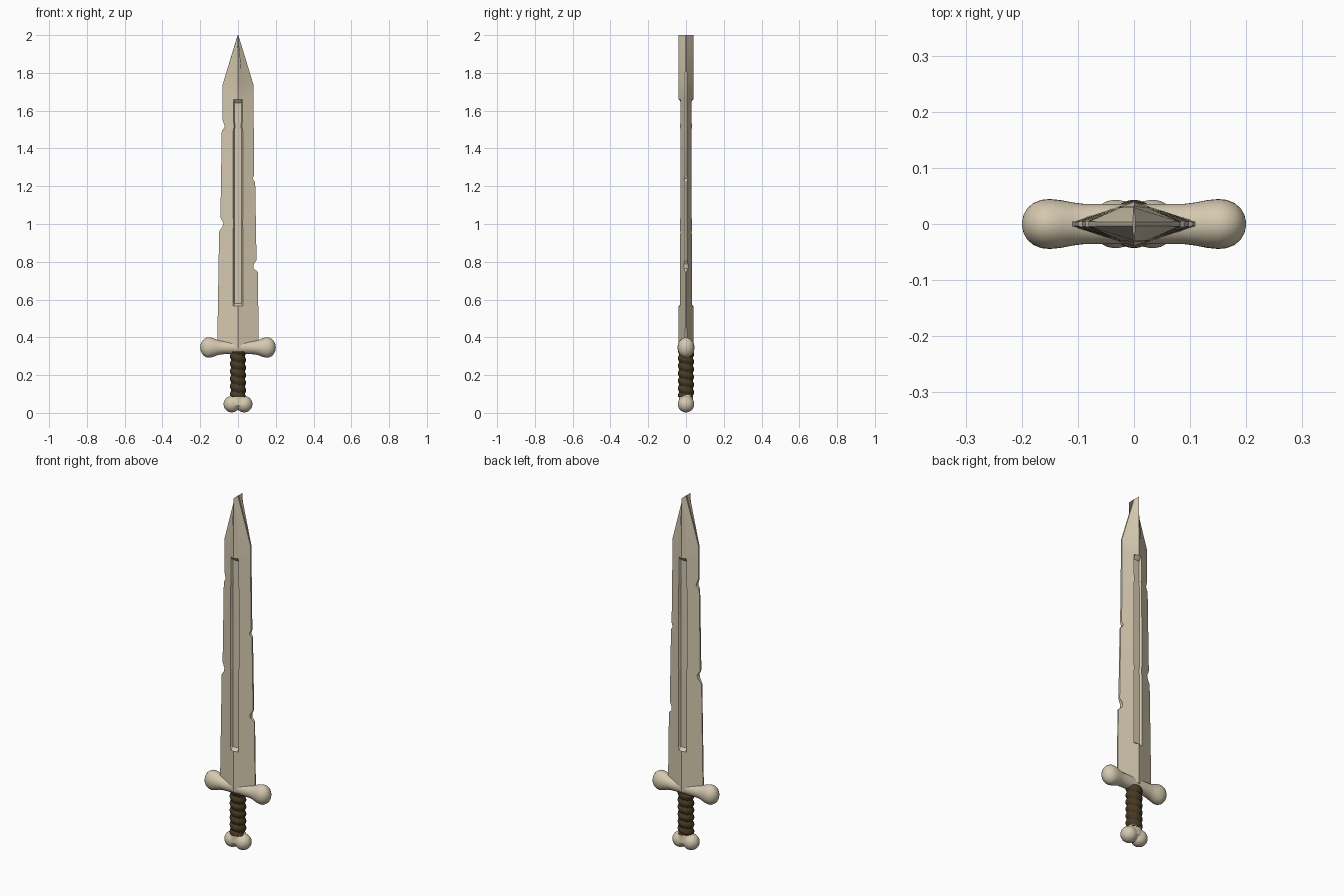
import bpy, bmesh, math

if "Cube" in bpy.data.objects:
    bpy.data.objects.remove(bpy.data.objects["Cube"])


def material(name, rgb):
    m = bpy.data.materials.new(name)
    m.diffuse_color = (*rgb, 1)
    m.use_nodes = True
    m.node_tree.nodes["Principled BSDF"].inputs["Base Color"].default_value = m.diffuse_color
    return m


BONE = material("pale bone", (0.66, 0.58, 0.43))
GRIP = material("dark leather", (0.065, 0.042, 0.018))


def loft(name, rings, mat, angle):
    """Skin a list of equal-length point rings and cap both ends."""
    bm = bmesh.new()
    rows = [[bm.verts.new(p) for p in ring] for ring in rings]
    n = len(rows[0])
    for a, b in zip(rows, rows[1:]):
        for i in range(n):
            j = (i + 1) % n
            bm.faces.new((a[i], a[j], b[j], b[i]))
    bm.faces.new(rows[0][::-1])
    bm.faces.new(rows[-1])
    bmesh.ops.recalc_face_normals(bm, faces=bm.faces)
    me = bpy.data.meshes.new(name)
    bm.to_mesh(me)
    bm.free()
    me.materials.append(mat)
    ob = bpy.data.objects.new(name, me)
    bpy.context.collection.objects.link(ob)
    bpy.ops.object.select_all(action='DESELECT')
    ob.select_set(True)
    bpy.context.view_layer.objects.active = ob
    bpy.ops.object.shade_smooth_by_angle(angle=math.radians(angle))
    return ob


def interp(table, z):
    for (z0, v0), (z1, v1) in zip(table, table[1:]):
        if z <= z1:
            return v0 + (v1 - v0) * (z - z0) / (z1 - z0)
    return table[-1][1]


# Blade: diamond section, chipped edges, fuller groove, chisel-like tip
NOMINAL = [(0.34, 0.112), (1.74, 0.082), (2.0, 0.002)]
LEFT = [(0.34, 0.11), (0.96, 0.1), (0.985, 0.083), (1.005, 0.077), (1.035, 0.093),
        (1.49, 0.086), (1.515, 0.07), (1.55, 0.081), (1.74, 0.081), (2.0, 0.002)]
RIGHT = [(0.34, 0.11), (0.745, 0.105), (0.765, 0.083), (0.785, 0.083), (0.81, 0.098),
         (1.22, 0.091), (1.24, 0.077), (1.26, 0.086), (1.74, 0.081), (2.0, 0.002)]
heights = sorted({z for z, _ in LEFT + RIGHT} | {0.565, 0.58, 1.64, 1.66})
rings = []
for z in heights:
    w = interp(NOMINAL, z) * 1.1
    l, r = interp(LEFT, z), interp(RIGHT, z)
    fuller = 0.57 < z < 1.65
    g = min(0.026, 0.3 * l)
    b = 0.75 * g
    xs = [-l, -g, -b, 0, b, g, r]
    half = [(x, 0.019 if fuller and abs(x) <= b else 0.04 * (1 - abs(x) / w)) for x in xs]
    rings.append([(x, -y, z) for x, y in half] + [(x, y, z) for x, y in half[::-1]])
loft("blade", rings, BONE, 25)

# Bone guard: shaft with rounded knobs, turned about the x axis
PROFILE = [(0, .036, .036), (.06, .036, .035), (.09, .036, .036), (.11, .0385, .041),
           (.13, .0425, .049), (.15, .0445, .054), (.165, .043, .053), (.18, .037, .045),
           (.19, .028, .034), (.197, .016, .019), (.2, .002, .002)]
full = [(-x, ry, rz) for x, ry, rz in PROFILE[:0:-1]] + PROFILE
N = 32
loft("guard", [[(x, ry * math.cos(2 * math.pi * i / N), 0.346 + rz * math.sin(2 * math.pi * i / N))
                for i in range(N)] for x, ry, rz in full], BONE, 60)

# Grip: spiral leather wrap
rings = []
for k in range(73):
    z = 0.085 + 0.24 * k / 72
    ring = []
    for i in range(N):
        a = 2 * math.pi * i / N
        rad = 0.035 + 0.008 * abs(math.cos(math.pi * z / 0.04 + a / 2))
        ring.append((rad * math.cos(a), rad * math.sin(a), z))
    rings.append(ring)
loft("grip", rings, GRIP, 40)

# Pommel: two-lobed bone end, fused by remeshing
bm = bmesh.new()
for s in (-1, 1):
    geo = bmesh.ops.create_uvsphere(bm, u_segments=24, v_segments=16, radius=0.044)
    bmesh.ops.translate(bm, verts=geo["verts"], vec=(s * 0.033, 0, 0.046))
geo = bmesh.ops.create_cone(bm, cap_ends=True, segments=24, radius1=0.058, radius2=0.035, depth=0.062)
for v in geo["verts"]:
    v.co.y *= 0.72 if v.co.z < 0 else 1
    v.co.z += 0.071
me = bpy.data.meshes.new("pommel")
bm.to_mesh(me)
bm.free()
me.materials.append(BONE)
pommel = bpy.data.objects.new("pommel", me)
bpy.context.collection.objects.link(pommel)
rem = pommel.modifiers.new("fuse", 'REMESH')
rem.mode = 'VOXEL'
rem.voxel_size = 0.005
rem.use_smooth_shade = True
sm = pommel.modifiers.new("soften", 'SMOOTH')
sm.factor = 0.5
sm.iterations = 6
